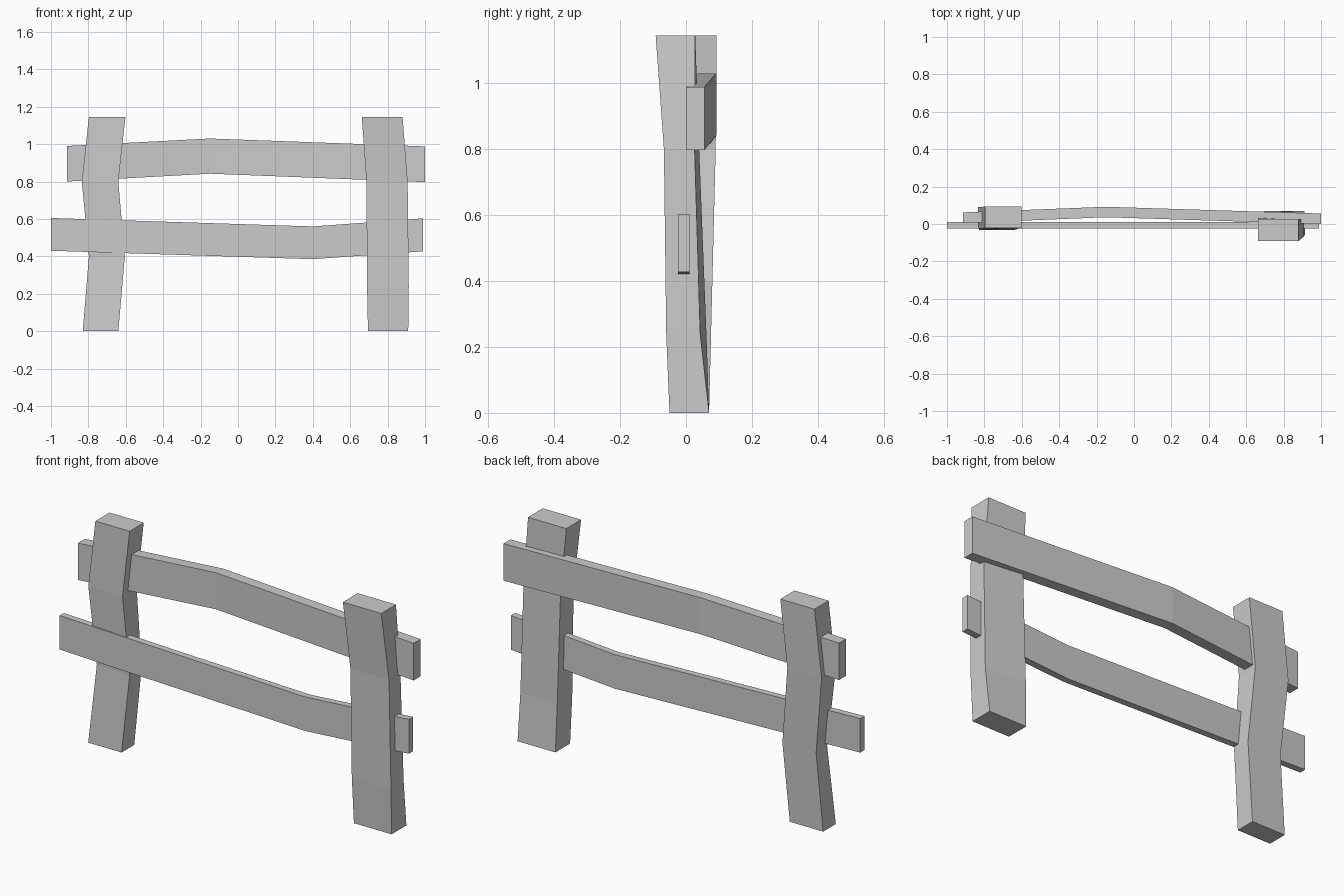
import bpy, bmesh


def loft(name, sections):
    """Skin a chain of four-cornered sections into a closed, flat-shaded beam."""
    bm = bmesh.new()
    rings = [[bm.verts.new(p) for p in s] for s in sections]
    for a, b in zip(rings, rings[1:]):
        for i in range(4):
            j = (i + 1) % 4
            bm.faces.new((a[i], a[j], b[j], b[i]))
    bm.faces.new(rings[0])
    bm.faces.new(rings[-1])
    bmesh.ops.recalc_face_normals(bm, faces=bm.faces)
    mesh = bpy.data.meshes.new(name)
    bm.to_mesh(mesh)
    bm.free()
    obj = bpy.data.objects.new(name, mesh)
    bpy.context.collection.objects.link(obj)


def post(name, levels):
    # level: z, left x, right x, front-left y, front-right y, back-right y, back-left y
    loft(name, [[(x0, fl, z), (x1, fr, z), (x1, br, z), (x0, bl, z)]
                for z, x0, x1, fl, fr, br, bl in levels])


def rail(name, stations):
    # station: x, front y, back y, bottom z, top z
    loft(name, [[(x, y0, z0), (x, y1, z0), (x, y1, z1), (x, y0, z1)]
                for x, y0, y1, z0, z1 in stations])


# Crooked upright posts
post("left_post", [
    (0.00, -0.83, -0.64, -0.033, -0.033, 0.07, 0.07),
    (0.40, -0.797, -0.605, -0.010, -0.017, 0.08, 0.08),
    (0.80, -0.835, -0.64, -0.025, -0.025, 0.09, 0.09),
    (1.145, -0.797, -0.602, -0.022, -0.022, 0.093, 0.093)])
post("right_post", [
    (0.00, 0.695, 0.91, -0.05, -0.05, 0.07, 0.07),
    (0.24, 0.69, 0.913, -0.06, -0.06, 0.043, 0.062),
    (0.80, 0.687, 0.907, -0.067, -0.067, 0.026, 0.040),
    (1.145, 0.662, 0.88, -0.092, -0.092, 0.028, 0.028)])

# Bent horizontal rails
rail("upper_rail", [
    (-0.915, 0.005, 0.062, 0.80, 0.99),
    (-0.15, 0.036, 0.092, 0.842, 1.03),
    (1.00, 0.0, 0.056, 0.797, 0.988)])
rail("lower_rail", [
    (-1.00, -0.023, 0.011, 0.43, 0.605),
    (0.40, -0.023, 0.011, 0.385, 0.56),
    (0.99, -0.025, 0.01, 0.427, 0.603)])
